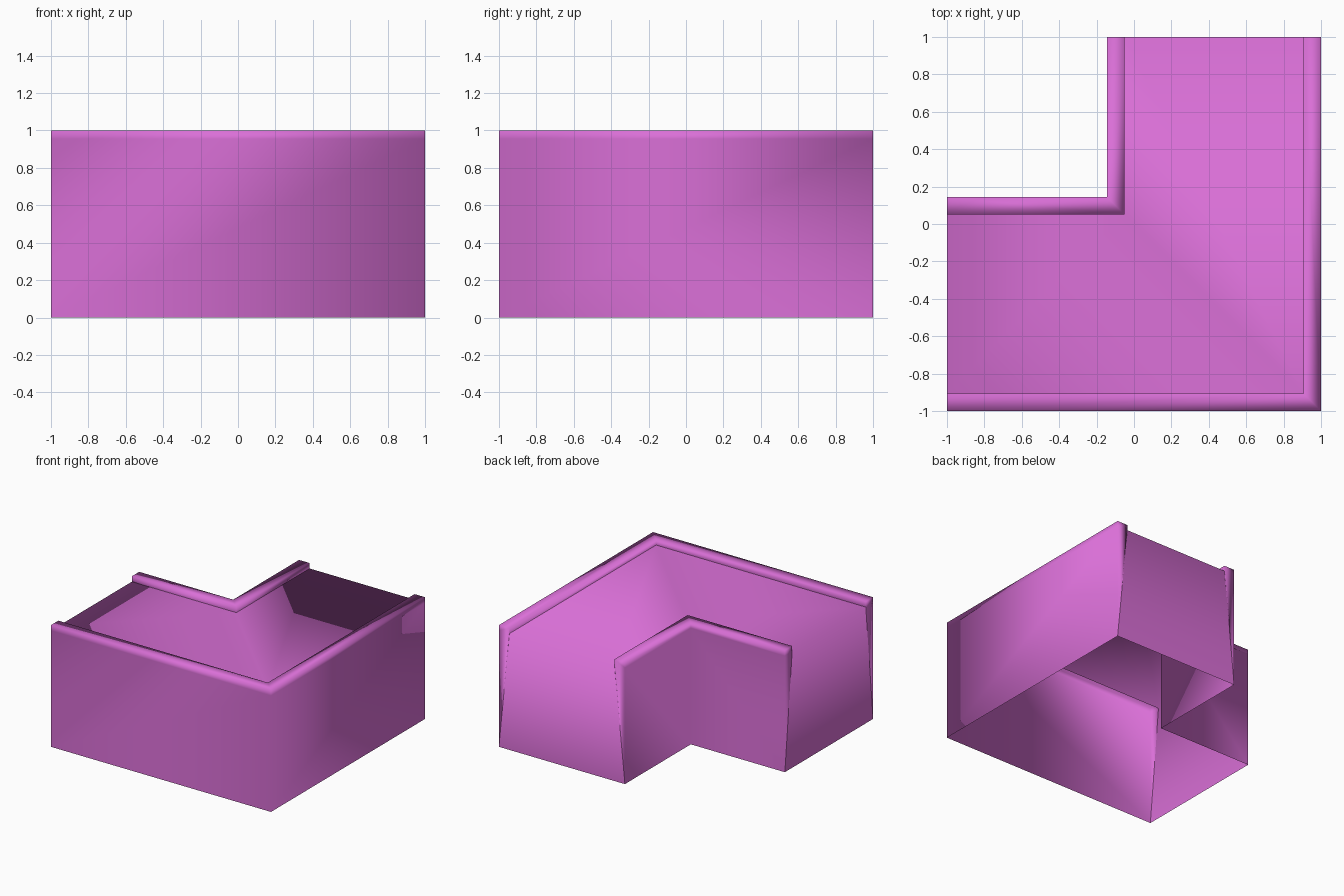
import bpy
import bmesh

cube = bpy.data.objects.get("Cube")
if cube:
    bpy.data.objects.remove(cube, do_unlink=True)

# Single orchid colour
orchid = bpy.data.materials.new("orchid")
orchid.use_nodes = True
COLOR = (0.70, 0.16, 0.68, 1)
orchid.diffuse_color = COLOR
orchid.node_tree.nodes["Principled BSDF"].inputs["Base Color"].default_value = COLOR

OUTER, INNER = 1.0, -0.145      # wall lines of the L-shaped bend
RAIL, DECK = 0.095, 0.955       # rail width and deck height


def bend(k, z):
    """Three points along the bend on the line k, at height z."""
    return [(-1, -k, z), (k, -k, z), (k, 1, z)]


def finish(name, bm):
    mesh = bpy.data.meshes.new(name)
    bm.to_mesh(mesh)
    bm.free()
    mesh.materials.append(orchid)
    mesh.shade_smooth()
    obj = bpy.data.objects.new(name, mesh)
    bpy.context.collection.objects.link(obj)


def wall(name, line, inward):
    """Thin wall with a raised rail on top, swept round the bend."""
    profile = [(0, 0), (0, DECK), (0, 1), (RAIL, 1), (RAIL, DECK)]
    bm = bmesh.new()
    rows = [[bm.verts.new(p) for p in bend(line + inward * d, z)] for d, z in profile]
    for low, high in zip(rows, rows[1:]):
        for i in range(2):
            bm.faces.new((low[i], low[i + 1], high[i + 1], high[i]))
    # tapered end caps
    bm.faces.new([row[0] for row in rows])
    bm.faces.new([row[2] for row in reversed(rows)])
    if inward > 0:
        bmesh.ops.reverse_faces(bm, faces=bm.faces[:])
    finish(name, bm)


wall("outer_wall", OUTER, -1)
wall("inner_wall", INNER, 1)

# Deck between the rails, folding down into the two end panels
bm = bmesh.new()
out = [bm.verts.new(p) for p in bend(OUTER - RAIL, DECK)]
inn = [bm.verts.new(p) for p in bend(INNER + RAIL, DECK)]
out_foot = [bm.verts.new(p) for p in bend(OUTER, 0)[::2]]
inn_foot = [bm.verts.new(p) for p in bend(INNER, 0)[::2]]
for i in range(2):
    bm.faces.new((out[i], out[i + 1], inn[i + 1], inn[i]))
bm.faces.new((out[0], inn[0], inn_foot[0], out_foot[0]))
bm.faces.new((inn[2], out[2], out_foot[1], inn_foot[1]))
finish("deck_and_end_panels", bm)
